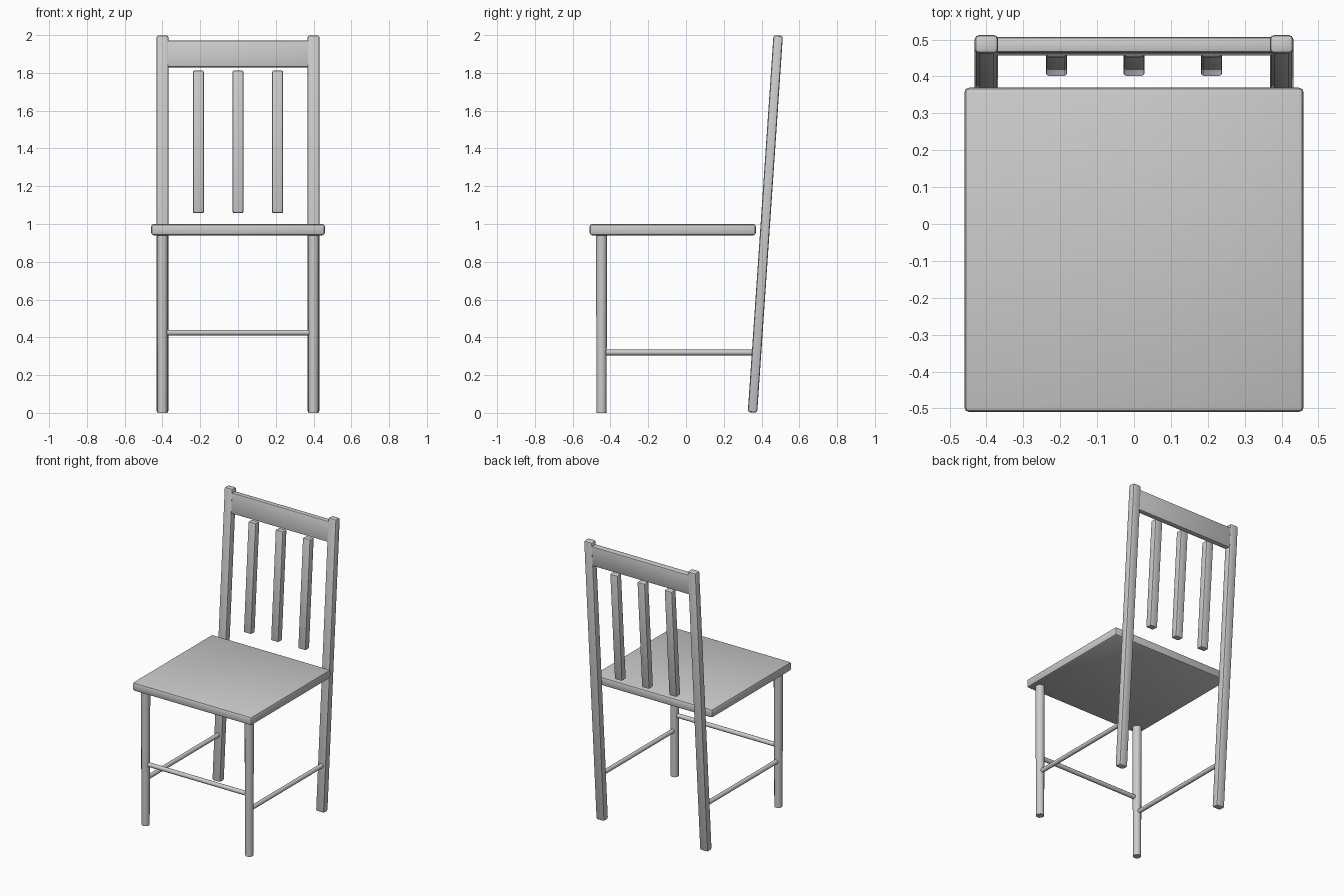
import bpy, math
from mathutils import Vector

if "Cube" in bpy.data.objects:
    bpy.data.objects.remove(bpy.data.objects["Cube"])

grey = bpy.data.materials.new("light_grey")
grey.diffuse_color = (0.6, 0.6, 0.6, 1)
grey.use_nodes = True
grey.node_tree.nodes["Principled BSDF"].inputs["Base Color"].default_value = grey.diffuse_color

TILT = math.asin(0.068)      # backward lean of the back frame
BACK_Y = 0.42                # back frame centre at z = 1


def back_y(z):
    return BACK_Y + (z - 1.0) * math.tan(TILT)


def finish(ob, name):
    ob.name = name
    ob.data.materials.append(grey)
    bpy.ops.object.shade_smooth_by_angle(angle=math.radians(40))
    return ob


def box(name, size, loc, tilt=0.0, bevel=0.012):
    bpy.ops.mesh.primitive_cube_add(size=1, location=loc)
    ob = bpy.context.object
    ob.scale = size
    bpy.ops.object.transform_apply(location=False, rotation=False, scale=True)
    mod = ob.modifiers.new("rounded_edges", 'BEVEL')
    mod.width = bevel
    mod.segments = 2
    bpy.ops.object.modifier_apply(modifier=mod.name)
    ob.rotation_euler.x = -tilt
    return finish(ob, name)


def rod(name, a, b, r1, r2, sides=12):
    a, b = Vector(a), Vector(b)
    d = b - a
    bpy.ops.mesh.primitive_cone_add(vertices=sides, radius1=r1, radius2=r2,
                                    depth=d.length, location=(a + b) / 2,
                                    rotation=d.to_track_quat('Z', 'Y').to_euler())
    return finish(bpy.context.object, name)


# Seat
box("seat", (0.92, 0.88, 0.06), (0, -0.07, 0.97), bevel=0.014)

# Legs, back posts and side stretchers
for side, s in (("left", -1), ("right", 1)):
    x = 0.4 * s
    rod("front_leg_" + side, (x, -0.447, 0), (x, -0.447, 0.95), 0.026, 0.03)
    box("back_post_" + side, (0.064, 0.05, 2.0), (x, BACK_Y, 1.0), TILT)
    rod("side_stretcher_" + side, (x, -0.44, 0.32), (x, 0.37, 0.32), 0.015, 0.015)

# Front stretcher
rod("front_stretcher", (-0.4, -0.447, 0.425), (0.4, -0.447, 0.425), 0.015, 0.015)

# Top rail
box("top_rail", (0.82, 0.042, 0.142), (0, back_y(1.9), 1.9), TILT, 0.008)

# Back slats
for i in (-1, 0, 1):
    box("back_slat_%d" % (i + 2), (0.058, 0.046, 0.755),
        (0.21 * i, back_y(1.435), 1.435), TILT, 0.008)
